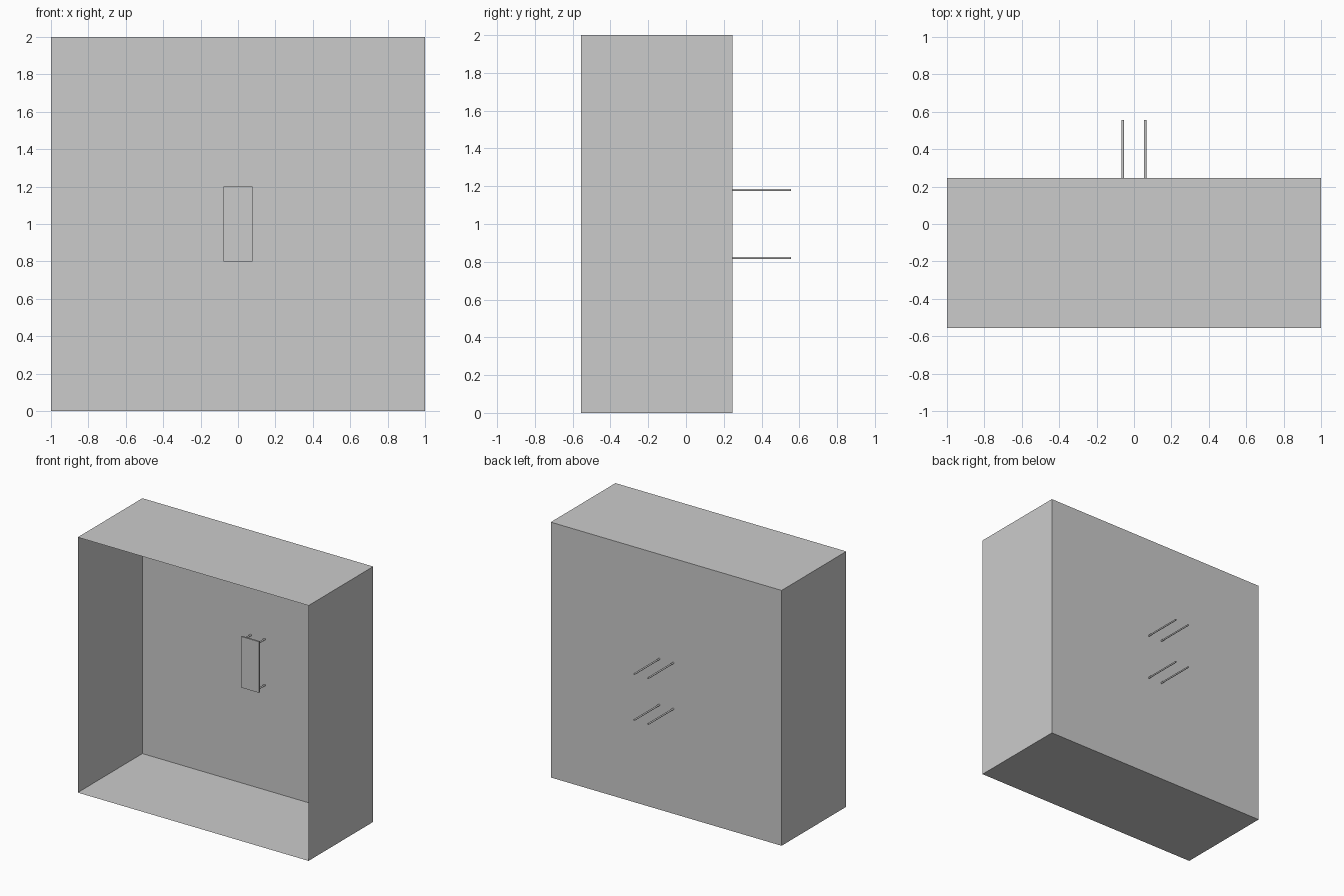
import bpy
import bmesh
import math
from mathutils import Matrix, Vector

cube = bpy.data.objects.get("Cube")
if cube:
    bpy.data.objects.remove(cube, do_unlink=True)

grey = bpy.data.materials.new("light_grey")
grey.use_nodes = True
colour = (0.6, 0.6, 0.6, 1)
grey.diffuse_color = colour
grey.node_tree.nodes["Principled BSDF"].inputs["Base Color"].default_value = colour

FRONT, BACK, ROD_END = -0.555, 0.245, 0.555
PLATE_FRONT, PLATE_BACK = 0.15, 0.163


def finish(name, bm):
    mesh = bpy.data.meshes.new(name)
    bm.to_mesh(mesh)
    bm.free()
    mesh.materials.append(grey)
    obj = bpy.data.objects.new(name, mesh)
    bpy.context.collection.objects.link(obj)
    return obj


def box(low, high):
    low, high = Vector(low), Vector(high)
    bm = bmesh.new()
    bmesh.ops.create_cube(bm, size=1, matrix=Matrix.Translation((low + high) / 2)
                          @ Matrix.Diagonal((high - low).to_4d()))
    bm.normal_update()
    return bm


# Thin sheet housing, open at the front
bm = box((-1, FRONT, 0), (1, BACK, 2))
bmesh.ops.delete(bm, geom=[f for f in bm.faces if f.normal.y < -0.5],
                 context='FACES_ONLY')
finish("housing", bm)

# Small plate standing off the back wall
finish("mounting_plate", box((-0.077, PLATE_FRONT, 0.8), (0.077, PLATE_BACK, 1.2)))

# Four rods running from the plate out through the back wall
for side, x in (("right", -0.06), ("left", 0.06)):
    for level, z in (("lower", 0.82), ("upper", 1.18)):
        bm = bmesh.new()
        place = (Matrix.Translation((x, (PLATE_BACK + ROD_END) / 2, z))
                 @ Matrix.Rotation(math.pi / 2, 4, 'X'))
        bmesh.ops.create_cone(bm, cap_ends=True, segments=24, radius1=0.0065,
                              radius2=0.0065, depth=ROD_END - PLATE_BACK, matrix=place)
        for face in bm.faces:
            face.smooth = len(face.verts) == 4
        for edge in bm.edges:
            edge.smooth = all(f.smooth for f in edge.link_faces)
        finish(f"{level}_{side}_rod", bm)
